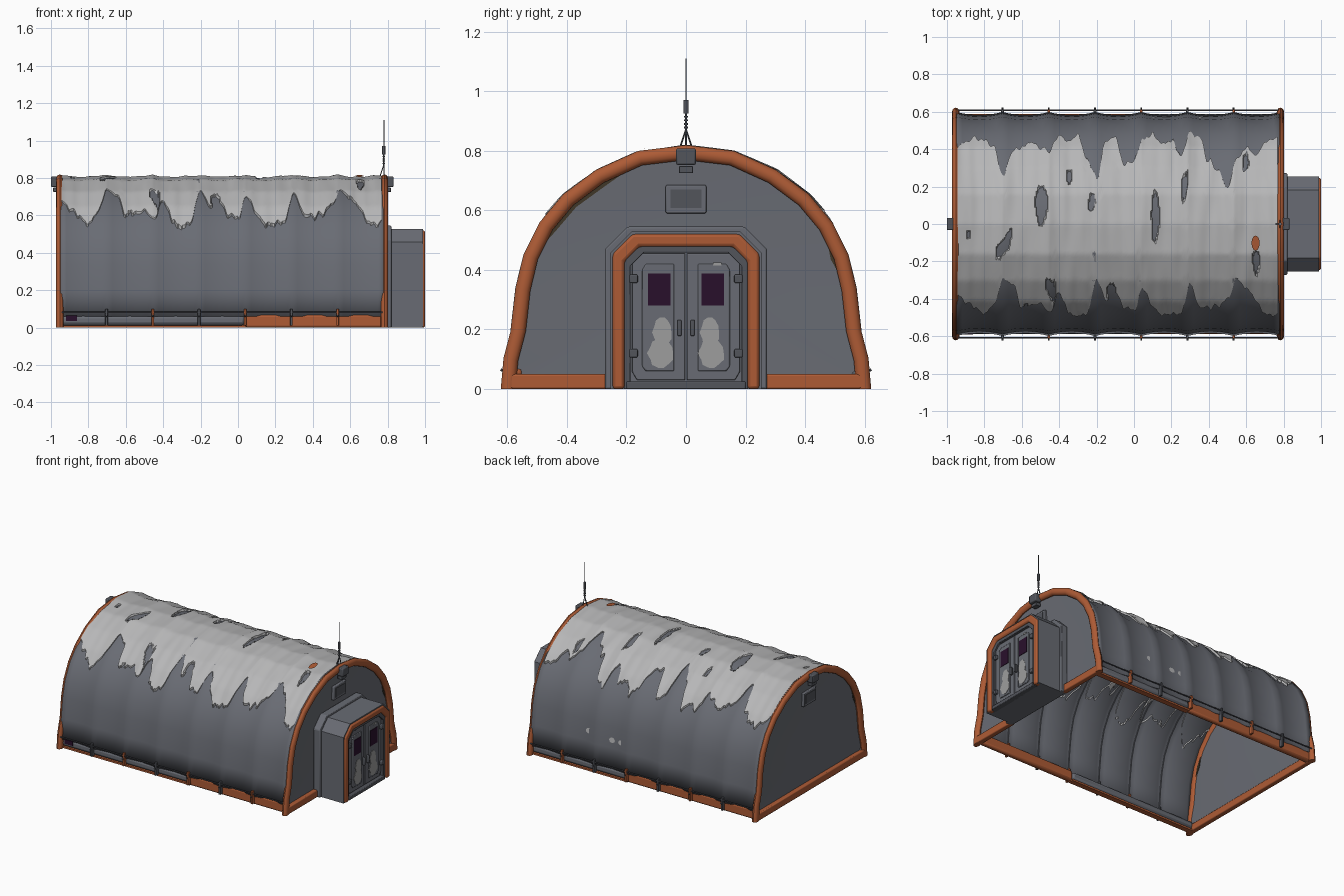
import bpy, math
from mathutils import Vector, noise

if "Cube" in bpy.data.objects:
    bpy.data.objects.remove(bpy.data.objects["Cube"])

def material(name, r, g, b):
    m = bpy.data.materials.new(name)
    m.diffuse_color = (r, g, b, 1)
    m.use_nodes = True
    m.node_tree.nodes["Principled BSDF"].inputs["Base Color"].default_value = m.diffuse_color
    return m

FABRIC = material("grey_fabric", .14, .148, .172)
ORANGE = material("orange_trim", .42, .105, .036)
SNOW = material("snow", .47, .47, .475)
METAL = material("dark_metal", .085, .09, .105)
GLASS = material("dark_purple_glass", .022, .005, .024)
GRIME = material("brown_grime", .05, .038, .022)
FROST = material("frost", .34, .34, .34)

def mesh(name, verts, faces, mat):
    me = bpy.data.meshes.new(name)
    me.from_pydata(verts, [], faces)
    me.materials.append(mat)
    ob = bpy.data.objects.new(name, me)
    bpy.context.collection.objects.link(ob)
    return ob

def prism(name, outline, x0, x1, mat, bevel=0):
    """Extrude a (y, z) outline along x."""
    n = len(outline)
    v = [(x, y, z) for x in (x0, x1) for y, z in outline]
    f = [tuple(range(n))[::-1], tuple(range(n, 2 * n))]
    f += [(i, (i + 1) % n, n + (i + 1) % n, n + i) for i in range(n)]
    ob = mesh(name, v, f, mat)
    area = sum(outline[i][0] * outline[(i + 1) % n][1] - outline[(i + 1) % n][0] * outline[i][1] for i in range(n))
    if (area < 0) != (x1 < x0):
        ob.data.flip_normals()
    if bevel:
        b = ob.modifiers.new("bevel", "BEVEL")
        b.width, b.segments, b.limit_method = bevel, 2, "ANGLE"
    return ob

def box(name, x0, x1, y0, y1, z0, z1, mat, bevel=0):
    return prism(name, [(y0, z0), (y1, z0), (y1, z1), (y0, z1)], x0, x1, mat, bevel)

def rod(name, a, b, r, mat, sides=8):
    a, b = Vector(a), Vector(b)
    q = (b - a).to_track_quat("Z", "Y")
    ring = [Vector((r * math.cos(t), r * math.sin(t), 0)) for t in
            [2 * math.pi * i / sides for i in range(sides)]]
    v = [p + q @ c for p in (a, b) for c in ring]
    f = [tuple(range(sides))[::-1], tuple(range(sides, 2 * sides))]
    f += [(i, (i + 1) % sides, sides + (i + 1) % sides, sides + i) for i in range(sides)]
    return mesh(name, v, f, mat)

def arch(name, path, xc, half_x, half_w, mat, sides=10):
    """Sweep an elliptical section along a (y, z) path."""
    v, f, n = [], [], len(path)
    for i, (y, z) in enumerate(path):
        a, b = path[max(i - 1, 0)], path[min(i + 1, n - 1)]
        d = Vector((b[0] - a[0], b[1] - a[1])).normalized()
        nx = Vector((-d.y, d.x))
        if i in (0, n - 1):
            nx = Vector((-1 if d.y > 0 else 1, 0))
        for k in range(sides):
            t = 2 * math.pi * k / sides
            w = half_w * math.sin(t)
            v.append((xc + half_x * math.cos(t), y + nx.x * w, z + nx.y * w))
    for i in range(n - 1):
        for k in range(sides):
            p, q = i * sides + k, i * sides + (k + 1) % sides
            f.append((p, q, q + sides, p + sides))
    f += [tuple(range(sides)), tuple(range((n - 1) * sides, n * sides))[::-1]]
    return mesh(name, v, f, mat)

# Half profile of the hut from ground to ridge
HALF = [(.593, .06), (.583, .2), (.567, .34), (.54, .45), (.487, .555), (.41, .645),
        (.3, .725), (.16, .787), (0, .806)]
FULL = [(-y, z) for y, z in HALF] + HALF[-2::-1]
X0, X1, BAYS = -.95, .78, 7
BAY = (X1 - X0) / BAYS

def sag(x):
    return .016 * abs(math.sin(math.pi * (x - X0) / BAY)) ** .8

def height(y):
    y = abs(y)
    for (ya, za), (yb, zb) in zip(HALF, HALF[1:]):
        if y >= yb:
            return zb + (za - zb) * (y - yb) / (ya - yb)

def normal(y):
    return Vector((height(y - .03) - height(y + .03), .06)).normalized()

def path_normal(i):
    a, b = FULL[max(i - 1, 0)], FULL[min(i + 1, len(FULL) - 1)]
    return Vector((a[1] - b[1], b[0] - a[0])).normalized()

# Fabric shell with bays that sag between the ribs
cols, n = BAYS * 8 + 1, len(FULL)
v, f = [], []
for c in range(cols):
    x = X0 + (X1 - X0) * c / (cols - 1)
    for i, (y, z) in enumerate(FULL):
        o = path_normal(i) * -sag(x)
        v.append((x, y + o.x, z + o.y))
for c in range(cols - 1):
    for i in range(n - 1):
        p = c * n + i
        f.append((p, p + n, p + n + 1, p + 1))
shell = mesh("fabric_shell", v, f, FABRIC)
shell.data.flip_normals()
sol = shell.modifiers.new("thickness", "SOLIDIFY")
sol.thickness = .006
for k in range(1, BAYS):
    arch("rib", FULL, X0 + k * BAY, .005, .006, METAL, 6)

# End walls, arched frames, sills, vents, lamps
FRAME = [(-.597, 0), (-.588, .1)] + [(y * .965, z * .985) for y, z in FULL[1:-1]] + [(.588, .1), (.597, 0)]
for s, xf, label in ((1, .783, "front"), (-1, -.953, "rear")):
    xw = xf - s * .008
    rim = [(-.59, 0)] + [(y * .97, z * .975) for y, z in FULL] + [(.59, 0)]
    m = len(rim)
    ew = mesh(label + "_end_wall", [(xw, y, z) for y, z in rim] + [(xw - s * .018, 0, .36)],
              [(i, m, (i + 1) % m) for i in range(m)], FABRIC)
    if s < 0:
        ew.data.flip_normals()
    arch(label + "_arch_frame", FRAME, xf, .02, .025, ORANGE, 12)
    for y0, y1 in ([(-.6, -.25), (.25, .6)] if s > 0 else [(-.6, .6)]):
        box(label + "_sill", xf - .018, xf + .018, y0, y1, 0, .05, ORANGE, .006)
    # grime under the arch
    for i0, i1, ka, kb in ((3, 7, .955, .9), (12, 14, .955, .9)):
        pts = [(s * y * ka, .3 + (z - .3) * ka) for y, z in FULL[i0:i1 + 1]]
        inner = [(s * y * kb, .3 + (z - .3) * kb) for y, z in FULL[i0 + 1:i1]]
        prism("grime_patch", pts + inner[::-1], xw - s * .006, xw + s * .002, GRIME)
    # vent
    a, b = sorted((xw - s * .03, xw + s * .012))
    box("vent_frame", a, b, -.068, .068, .59, .685, FABRIC, .005)
    a, b = sorted((xw, xw + s * .015))
    box("vent_panel", a, b, -.052, .052, .608, .67, METAL)
    # lamp at the ridge
    a, b = sorted((xf, xf + s * .048))
    box("lamp_housing", a, b, -.033, .033, .752, .808, METAL, .006)
    a, b = sorted((xf, xf + s * .035))
    box("lamp_lens", a, b, -.024, .024, .725, .748, METAL, .003)

# Base hems: half of each side orange, half a grey roll
MID = .04
for s in (-1, 1):
    y0, y1 = sorted((s * .55, s * .588))
    xo, xg = ((MID, X1), (X0, MID)) if s < 0 else ((X0, MID), (MID, X1))
    box("orange_hem", *xo, y0, y1, 0, .07, ORANGE, .012)
    box("grey_hem", *xg, y0, y1, .012, .068, FABRIC, .02)
    box("hem_underside", *xg, y0, y1, 0, .012, ORANGE)
    rod("side_rail", (X0, s * .607, .082), (X1, s * .607, .082), .004, METAL)
    for k in range(1, BAYS):
        x = X0 + k * BAY
        a, b = sorted((s * .58, s * .613))
        box("rail_bracket", x - .007, x + .007, a, b, .01, .1, ORANGE if k % 2 == 0 else METAL, .003)
        rod("rail_hook", (x, s * .6, .055), (x, s * .622, .065), .005, METAL, 6)
box("dark_hem_mark", -.92, -.86, -.592, -.586, .035, .065, GLASS)

# Snow blanket: ragged edges sampled every 0.05 along x
FRONT = [.38, .43, .46, .5, .45, .3, .33, .46, .45, .44, .48, .38, .49, .51, .49, .3, .42, .38,
         .46, .47, .35, .46, .5, .5, .49, .33, .46, .46, .45, .41, .3, .35, .42, .5, .5, .5]
BACK = [.42, .45, .48, .46, .43, .26, .4, .43, .45, .42, .4, .49, .46, .49, .36, .25, .46, .48,
        .33, .35, .47, .49, .45, .46, .38, .5, .48, .35, .3, .2, .36, .42, .38, .45, .47, .47]

def edge(table, x, seed):
    t = (x + .95) / .05
    i = min(int(t), len(table) - 2)
    u = t - i
    u = u * u * (3 - 2 * u)
    return table[i] * (1 - u) + table[i + 1] * u + .03 * noise.noise(Vector((x * 45, seed, 0)))

NX, NY = 240, 60
v, f = [], []
for c in range(NX + 1):
    x = -.945 + 1.712 * c / NX
    lo, hi = -edge(FRONT, x, 1), edge(BACK, x, 5)
    for j in range(NY + 1):
        y = lo + (hi - lo) * j / NY
        ridge = noise.noise(Vector((x * 16, y * 3, 2)))
        off = .011 - sag(x) * .6 + .008 * ridge
        if noise.noise(Vector((x * 13, y * 4.5, 9))) > .5 or j in (0, NY):
            off = -.007 - sag(x)
        nr = normal(y) * off
        v.append((x, y + nr.x, height(y) + nr.y))
for c in range(NX):
    for j in range(NY):
        p = c * (NY + 1) + j
        f.append((p, p + NY + 1, p + NY + 2, p + 1))
mesh("snow_blanket", v, f, SNOW)

def ellipse(cy, cz, ry, rz, k=14):
    return [(cy + ry * math.cos(2 * math.pi * i / k) * (1 + .12 * math.sin(3 * i)),
             cz + rz * math.sin(2 * math.pi * i / k)) for i in range(k)]

# Orange showing through the snow, small snow flecks on the back side
def fleck(name, x, y, rx, ry, mat, lift):
    pts = []
    for i in range(12):
        t = 2 * math.pi * i / 12
        py = y + ry * math.sin(t)
        o = normal(py) * lift
        pts.append((x + rx * math.cos(t), py + o.x, height(py) + o.y))
    mesh(name, pts, [tuple(range(12))], mat)
fleck("orange_patch", .65, -.1, .022, .04, ORANGE, .017)
for x, y in ((.1, .577), (.17, .577), (.35, .575)):
    fleck("snow_fleck", x, y, .022, .002, SNOW, -.006)

# Entrance vestibule
def hood(w, h, c):
    return [(w, 0), (w, h - c), (w - c, h), (-w + c, h), (-w, h - c), (-w, 0)]

def hoop(name, outer, inner, x0, x1, mat, bevel=0):
    return prism(name, hood(*outer) + hood(*inner)[::-1], x0, x1, mat, bevel)

prism("vestibule_flange", hood(.272, .545, .075), .77, .82, FABRIC, .006)
prism("vestibule_body", hood(.253, .528, .07), .8, .965, FABRIC)
hoop("vestibule_rim", (.253, .528, .07), (.235, .512, .065), .96, .99, FABRIC)
hoop("orange_door_frame", (.246, .52, .066), (.207, .478, .05), .955, 1.0, ORANGE, .01)
hoop("inner_door_frame", (.208, .48, .05), (.187, .458, .045), .955, .988, METAL, .003)
box("door_sill", .955, .995, -.2, .2, 0, .025, METAL, .004)

# Double doors with panels, windows, frost, handles and hinges
for s in (-1, 1):
    def pair(a, b):
        return sorted((s * a, s * b))
    prism("door_leaf", [(s * y, z) for y, z in ((.003, .03), (.165, .03), (.182, .06), (.182, .43),
          (.155, .455), (.003, .455))], .96, .975, FABRIC, .003)
    prism("door_panel", [(s * y, z) for y, z in ((.04, .06), (.135, .06), (.147, .075), (.147, .4),
          (.135, .42), (.04, .42))], .97, .981, FABRIC, .004)
    box("door_window", .975, .984, *pair(.052, .128), .28, .388, GLASS)
    prism("frost_lower", ellipse(s * .085, .12, .042, .05), .975, .983, FROST)
    prism("frost_upper", ellipse(s * .08, .19, .031, .052), .975, .9832, FROST)
    box("door_handle", .975, .995, *pair(.015, .029), .178, .232, METAL, .004)
    for z in (.12, .37):
        box("door_hinge", .965, .992, *pair(.162, .19), z - .014, z + .014, METAL, .004)
box("frost_streak", .98, .9835, .09, .12, .415, .425, FROST)

# Antenna on a small tripod
ax = .78
for dx, dy in ((0, -.022), (0, .022), (-.022, 0)):
    rod("antenna_leg", (ax + dx, dy, .805), (ax, 0, .872), .0032, METAL, 6)
rod("antenna_mast", (ax, 0, .86), (ax, 0, .93), .004, METAL)
for k in range(4):
    z = .875 + k * .012
    rod("antenna_coil", (ax, 0, z), (ax, 0, z + .006), .007, METAL)
rod("antenna_base", (ax, 0, .925), (ax, 0, .97), .009, FABRIC)
rod("antenna_whip", (ax, 0, .965), (ax, 0, 1.11), .0025, METAL, 6)

# Smooth shading with sharp edges kept
for ob in bpy.context.scene.objects:
    ob.select_set(True)
bpy.context.view_layer.objects.active = shell
bpy.ops.object.shade_smooth_by_angle(angle=math.radians(35))
